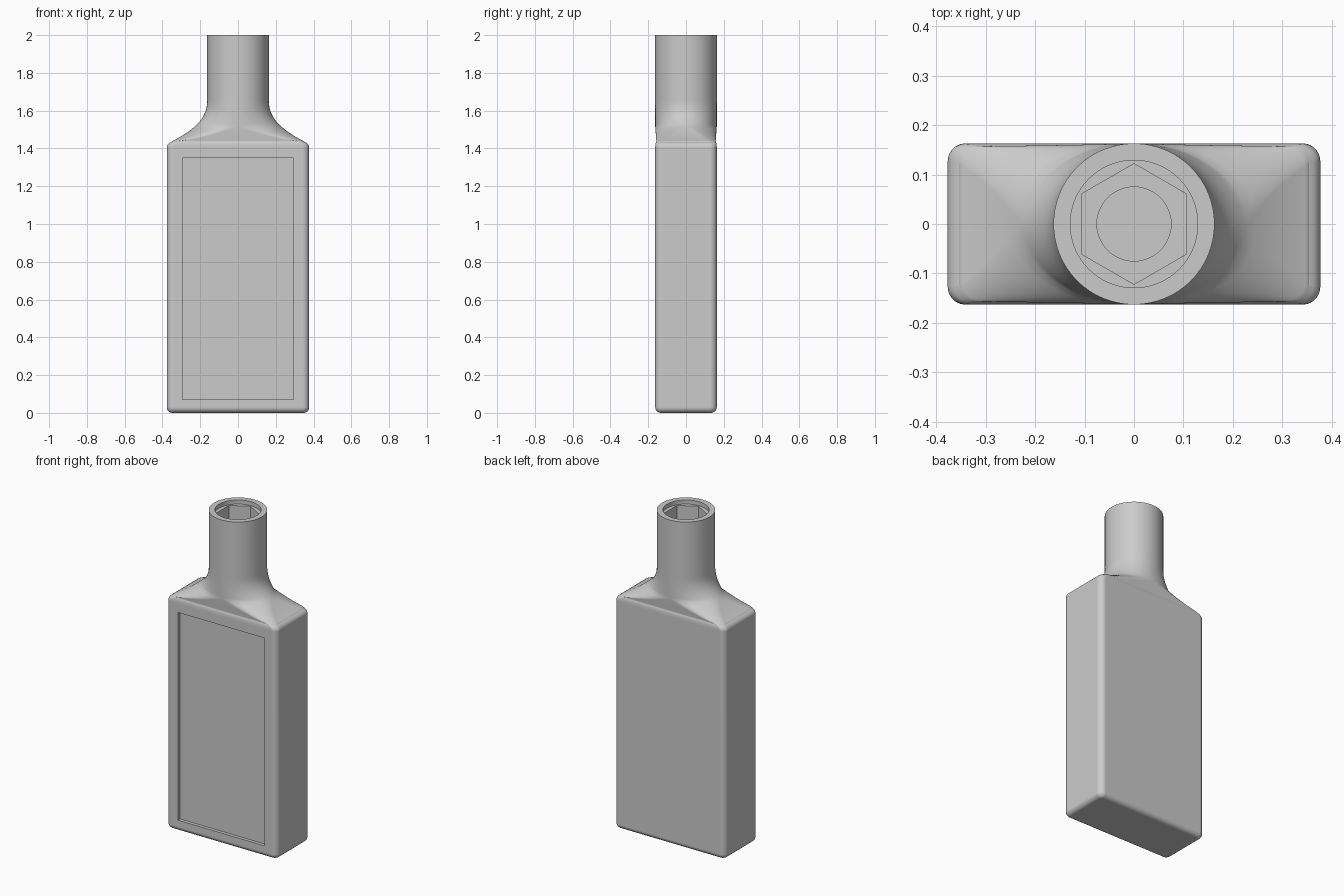
import bpy, bmesh
from math import sin, cos, pi, radians

cube = bpy.data.objects.get("Cube")
if cube:
    bpy.data.objects.remove(cube, do_unlink=True)

GREY = (0.6, 0.6, 0.6, 1.0)
mat = bpy.data.materials.new("plain grey")
mat.use_nodes = True
mat.diffuse_color = GREY
mat.node_tree.nodes["Principled BSDF"].inputs["Base Color"].default_value = GREY

HX, HY, NECK = 0.377, 0.163, 0.163   # half width, half depth, neck radius
CORNER, FILLET = 0.036, 0.03
SHOULDER, NECK_Z, TOP = 1.437, 1.66, 2.0
STEPS = 16                           # segments per quarter turn


def lerp(a, b, t):
    return a + (b - a) * t


def section(z, hx, hy, rx, ry):
    """Rectangle with elliptical corners, as a ring of points."""
    ring = []
    for q, (sx, sy) in enumerate([(1, 1), (-1, 1), (-1, -1), (1, -1)]):
        for i in range(STEPS + 1):
            a = (q + i / STEPS) * pi / 2
            ring.append((sx * (hx - rx) + rx * cos(a), sy * (hy - ry) + ry * sin(a), z))
    return ring


def add_object(name, bm):
    bmesh.ops.recalc_face_normals(bm, faces=bm.faces[:])
    mesh = bpy.data.meshes.new(name)
    bm.to_mesh(mesh)
    bm.free()
    obj = bpy.data.objects.new(name, mesh)
    mesh.materials.append(mat)
    bpy.context.collection.objects.link(obj)
    return obj


def loft(name, rings):
    bm = bmesh.new()
    loops = [[bm.verts.new(p) for p in ring] for ring in rings]
    n = len(loops[0])
    for low, high in zip(loops, loops[1:]):
        for i in range(n):
            j = (i + 1) % n
            bm.faces.new((low[i], low[j], high[j], high[i]))
    bm.faces.new(loops[0][::-1])
    bm.faces.new(loops[-1])
    bmesh.ops.remove_doubles(bm, verts=bm.verts[:], dist=1e-5)
    return add_object(name, bm)


def prism(name, sides, radius, bottom, top):
    rings = [[(radius * cos(pi / 2 + 2 * pi * i / sides),
               radius * sin(pi / 2 + 2 * pi * i / sides), z) for i in range(sides)]
             for z in (bottom, top)]
    return loft(name, rings)


def cut(target, cutter):
    cutter.hide_render = True
    mod = target.modifiers.new("cut", 'BOOLEAN')
    mod.operation, mod.solver, mod.object = 'DIFFERENCE', 'EXACT', cutter
    bpy.context.view_layer.objects.active = target
    bpy.ops.object.modifier_apply(modifier=mod.name)
    bpy.data.objects.remove(cutter, do_unlink=True)


# Body: rounded bottom edge, straight walls, softened top edge
rings = []
for k in range(6):
    a = k / 5 * pi / 2
    d = FILLET * (1 - sin(a))
    rings.append(section(FILLET * (1 - cos(a)), HX - d, HY - d, CORNER - d, CORNER - d))
for k in range(5):
    a = k / 5 * pi / 2
    d = (1 - cos(a)) * 0.033
    rings.append(section(1.405 + FILLET * sin(a), HX - d, HY - d * 0.2, CORNER, CORNER))

# Shoulder: blends from the rectangle to the round neck
for k in range(19):
    t = (k / 18) ** 1.5
    hx = lerp(NECK, 0.352, (1 - t) ** 2.4)
    s = min(1, t / 0.35)
    hy = lerp(HY - 0.006, HY, s)
    rings.append(section(lerp(SHOULDER, NECK_Z, t), hx, hy,
                         lerp(CORNER, hx, s), lerp(CORNER, hy, s)))
rings.append(section(TOP, NECK, NECK, NECK, NECK))
body = loft("body_with_neck", rings)

# Stepped socket in the neck: round recess, hexagon, round bore
cut(body, prism("recess_cutter", 64, 0.129, TOP - 0.025, TOP + 0.1))
cut(body, prism("hex_cutter", 6, 0.122, TOP - 0.2, TOP + 0.1))
cut(body, prism("bore_cutter", 48, 0.075, TOP - 0.3, TOP + 0.1))

# Shallow rectangular panel recess in the front
bm = bmesh.new()
bmesh.ops.create_cube(bm, size=1)
bmesh.ops.scale(bm, vec=(0.59, 0.1, 1.28), verts=bm.verts[:])
bmesh.ops.translate(bm, vec=(0, -HY - 0.03, 0.71), verts=bm.verts[:])
cut(body, add_object("panel_cutter", bm))

# Smooth shading with crisp edges
bpy.ops.object.select_all(action='DESELECT')
body.select_set(True)
bpy.context.view_layer.objects.active = body
bpy.ops.object.shade_smooth_by_angle(angle=radians(32))
weighted = body.modifiers.new("weighted normals", 'WEIGHTED_NORMAL')
weighted.keep_sharp = True
